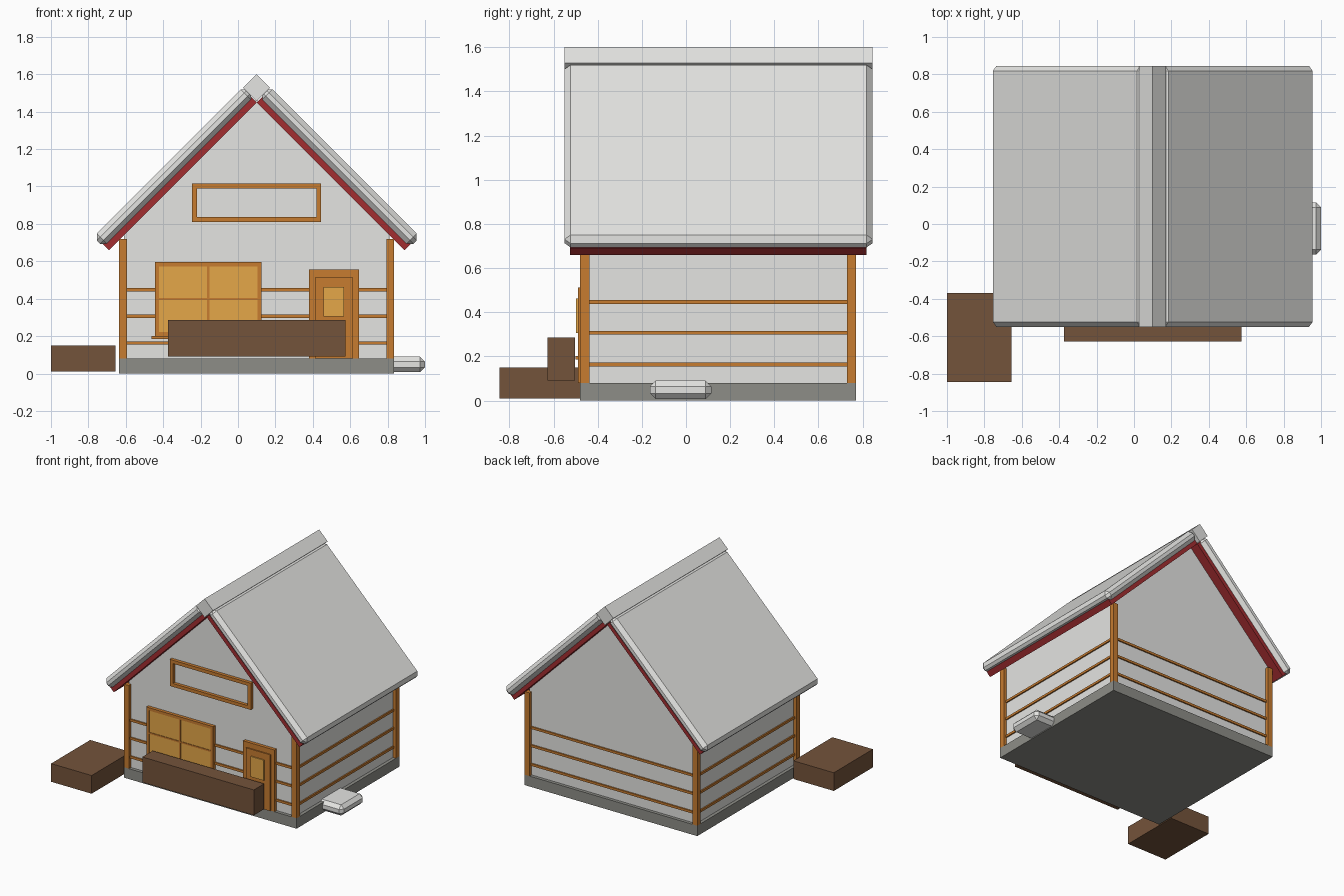
import bpy, bmesh, math
from mathutils import Matrix, Vector

if "Cube" in bpy.data.objects:
    bpy.data.objects.remove(bpy.data.objects["Cube"], do_unlink=True)


def material(name, r, g, b):
    m = bpy.data.materials.new(name)
    m.use_nodes = True
    m.diffuse_color = (r, g, b, 1)
    bsdf = next(n for n in m.node_tree.nodes if n.type == 'BSDF_PRINCIPLED')
    bsdf.inputs["Base Color"].default_value = (r, g, b, 1)
    return m


WHITE = material("off_white", .78, .78, .76)
STONE = material("foundation_grey", .27, .27, .245)
TIMBER = material("timber_orange", .57, .2, .03)
PANE = material("amber_pane", .78, .39, .065)
BROWN = material("dark_brown", .175, .087, .043)
RED = material("roof_red", .36, .027, .03)

CX = 0.1          # ridge line x
ROOT = math.sqrt(2)


def finish(name, bm, mat):
    bmesh.ops.recalc_face_normals(bm, faces=bm.faces)
    me = bpy.data.meshes.new(name)
    bm.to_mesh(me)
    bm.free()
    me.materials.append(mat)
    ob = bpy.data.objects.new(name, me)
    bpy.context.collection.objects.link(ob)
    return ob


def box(name, mat, x, y, z, bevel=0, matrix=None):
    """Box from (min, max) ranges, optionally chamfered and then transformed."""
    bm = bmesh.new()
    bmesh.ops.create_cube(bm, size=1)
    for v in bm.verts:
        v.co = Vector(sum(r) / 2 + c * (r[1] - r[0]) for r, c in zip((x, y, z), v.co))
    if bevel:
        bmesh.ops.bevel(bm, geom=bm.edges[:], offset=bevel, segments=1, affect='EDGES')
    if matrix:
        bm.transform(matrix)
    return finish(name, bm, mat)


def frame(name, x, z, y, w):
    """Rectangular frame in the front wall."""
    box(name + "_left", TIMBER, (x[0], x[0] + w), y, z)
    box(name + "_right", TIMBER, (x[1] - w, x[1]), y, z)
    inner = (x[0] + w, x[1] - w)
    box(name + "_top", TIMBER, inner, y, (z[1] - w, z[1]))
    box(name + "_bottom", TIMBER, inner, y, (z[0], z[0] + w))


# Foundation and gabled wall block
box("foundation", STONE, (-.635, .835), (-.48, .77), (0, .08))
bm = bmesh.new()
outline = [(-.61, .07), (.81, .07), (.81, .755), (CX, 1.465), (-.61, .755)]
face = bm.faces.new([bm.verts.new((x, -.455, z)) for x, z in outline])
ext = bmesh.ops.extrude_face_region(bm, geom=[face])
bmesh.ops.translate(bm, vec=(0, 1.2, 0),
                    verts=[v for v in ext["geom"] if isinstance(v, bmesh.types.BMVert)])
finish("walls", bm, WHITE)

# Corner posts
for side, x in (("right", -.635), ("left", .793)):
    for end, y in (("front", -.48), ("back", .728)):
        box(f"{end}_{side}_post", TIMBER, (x, x + .042), (y, y + .042), (.08, .72))

# Horizontal battens on all four walls
for i, z in enumerate((.163, .307, .447)):
    zr = (z - .009, z + .009)
    box(f"front_batten_{i}", TIMBER, (-.6, .8), (-.465, -.45), zr)
    box(f"back_batten_{i}", TIMBER, (-.6, .8), (.74, .755), zr)
    box(f"right_batten_{i}", TIMBER, (-.62, -.605), (-.445, .735), zr)
    box(f"left_batten_{i}", TIMBER, (.805, .82), (-.445, .735), zr)

# Roof: local x runs up the slope, local z is the outward normal
for side, sign in (("right", 1), ("left", -1)):
    m = (Matrix.Translation((CX, 0, 0)) @ Matrix.Diagonal((sign, 1, 1, 1))
         @ Matrix.Translation((-CX, 0, 0)) @ Matrix.Rotation(-math.pi / 4, 4, 'Y'))
    box(f"{side}_roof_slab", WHITE, (-.031, 1.112), (-.55, .845), (.985, 1.064), .027, m)
    top = (CX + 1.45) / ROOT
    box(f"{side}_roof_lining", RED, (-.022, top), (-.525, .817),
        (1.35 / ROOT, 1.35 / ROOT + .045), 0, m)
box("ridge_beam", WHITE, (-.051, .051), (-.55, .845), (-.051, .051), 0,
    Matrix.Translation((CX, 0, 1.528)) @ Matrix.Rotation(math.pi / 4, 4, 'Y'))

# Large front window with cross bars and sill
frame("window_frame", (-.445, .125), (.2, .595), (-.48, -.45), .022)
box("window_pane", PANE, (-.425, .105), (-.474, -.45), (.22, .575))
box("window_mullion", TIMBER, (-.167, -.153), (-.479, -.45), (.22, .575))
box("window_crossbar", TIMBER, (-.425, .105), (-.478, -.45), (.393, .405))
box("window_sill", TIMBER, (-.463, .143), (-.5, -.45), (.185, .202))

# Attic window frame
frame("attic_frame", (-.245, .445), (.81, 1.015), (-.48, -.45), .026)

# Door
box("door_frame", TIMBER, (.38, .648), (-.48, -.45), (.08, .555))
box("door_panel", TIMBER, (.412, .616), (-.489, -.45), (.08, .513))
box("door_pane", PANE, (.456, .568), (-.498, -.45), (.305, .462))

# Planter, side crate and side step
box("planter", BROWN, (-.375, .575), (-.628, -.502), (.09, .285))
box("side_crate", BROWN, (-1, -.655), (-.845, -.37), (.01, .15))
box("side_step", WHITE, (.76, 1), (-.163, .115), (.007, .09), .026)
